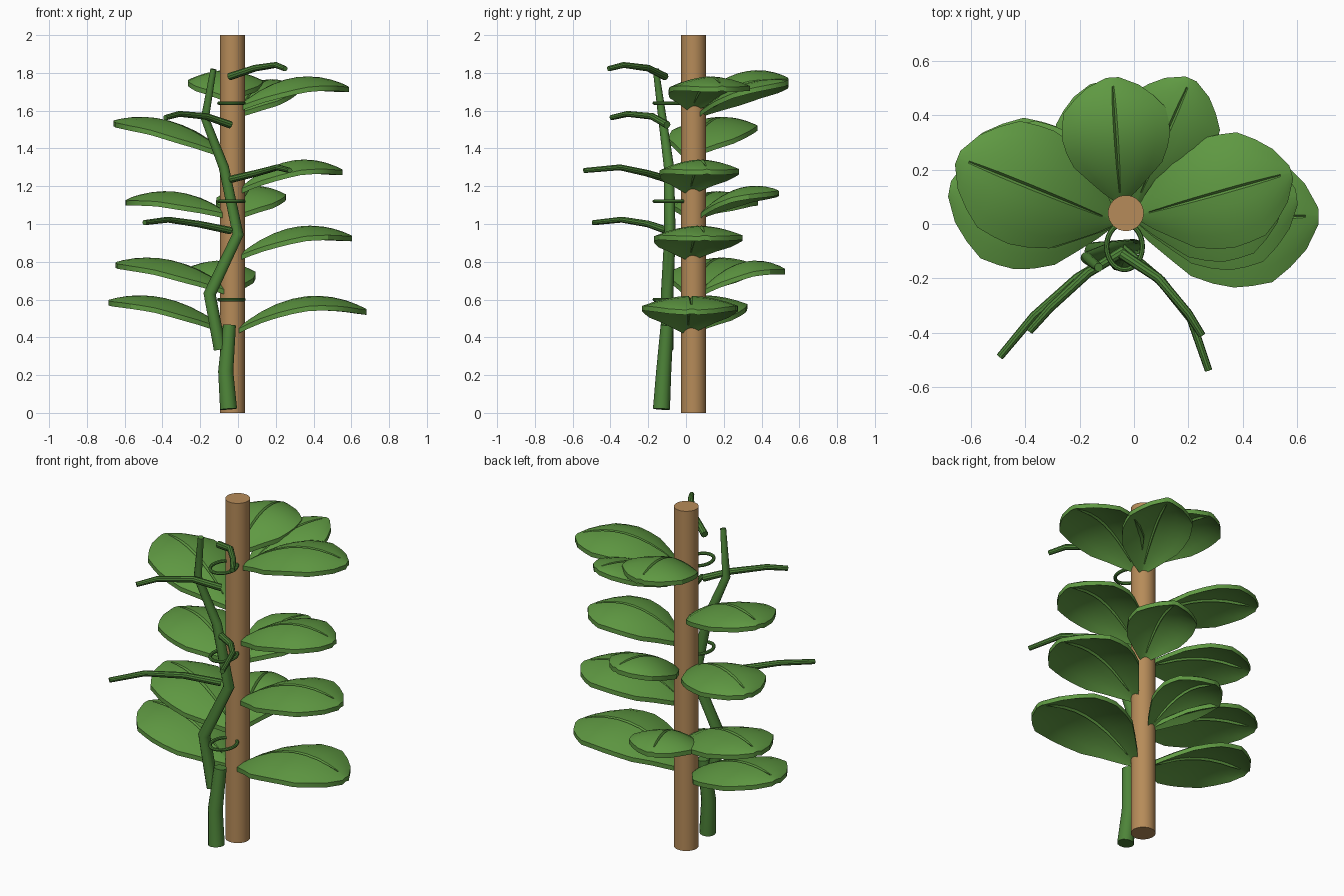
import bpy, bmesh, math
from mathutils import Vector

if "Cube" in bpy.data.objects:
    bpy.data.objects.remove(bpy.data.objects["Cube"])


def material(name, rgb):
    m = bpy.data.materials.new(name)
    m.diffuse_color = (*rgb, 1)
    m.use_nodes = True
    m.node_tree.nodes["Principled BSDF"].inputs["Base Color"].default_value = m.diffuse_color
    return m


WOOD = material("wood", (0.47, 0.26, 0.10))
LEAF = material("leaf_green", (0.115, 0.32, 0.055))
STEM = material("stem_green", (0.075, 0.23, 0.04))


def finish(bm, name, mat, angle=35):
    bmesh.ops.recalc_face_normals(bm, faces=bm.faces)
    me = bpy.data.meshes.new(name)
    bm.to_mesh(me)
    bm.free()
    ob = bpy.data.objects.new(name, me)
    bpy.context.collection.objects.link(ob)
    me.materials.append(mat)
    bpy.ops.object.select_all(action='DESELECT')
    bpy.context.view_layer.objects.active = ob
    ob.select_set(True)
    bpy.ops.object.shade_smooth_by_angle(angle=math.radians(angle))
    return ob


def tube(name, pts, radii, mat, sides=10, closed=False):
    """Sweep a round section along points."""
    bm = bmesh.new()
    pts = [Vector(p) for p in pts]
    n, rings = len(pts), []
    for i, p in enumerate(pts):
        a = pts[i - 1] if closed or i else p
        b = pts[(i + 1) % n] if closed or i < n - 1 else p
        d = (b - a).normalized()
        ref = Vector((0, 0, 1)) if abs(d.z) < 0.7 else Vector((0, 1, 0))
        u = d.cross(ref).normalized()
        v = d.cross(u)
        rings.append([bm.verts.new(p + radii[i] * (math.cos(t) * u + math.sin(t) * v))
                      for t in (2 * math.pi * k / sides for k in range(sides))])
    for i in range(n if closed else n - 1):
        r, s = rings[i], rings[(i + 1) % n]
        for k in range(sides):
            bm.faces.new((r[k], r[(k + 1) % sides], s[(k + 1) % sides], s[k]))
    if not closed:
        bm.faces.new(rings[0])
        bm.faces.new(rings[-1])
    return finish(bm, name, mat)


# half-width of the leaf outline along its length
OUTLINE = [(0, .08), (.08, .30), (.18, .55), (.3, .80), (.42, .95), (.53, .98), (.63, 1.0),
           (.74, .92), (.84, .74), (.93, .47), (1, .12)]
ACROSS = [-1, -.75, -.5, -.25, -.04, 0, .04, .25, .5, .75, 1]


def leaf(name, base, tip, width, bulge):
    """Arched, cupped leaf with a midrib groove."""
    base, tip = Vector(base), Vector(tip)
    flat = Vector((tip.x - base.x, tip.y - base.y, 0)).normalized()
    side = Vector((-flat.y, flat.x, 0))
    thick = Vector((0, 0, -0.026))
    bm = bmesh.new()
    top, low = [], []
    for i, (t, w) in enumerate(OUTLINE):
        mid = base.lerp(tip, t)
        mid.z += bulge * 4 * t * (1 - t)
        wave = 1 + (0.02 if i % 2 else -0.015)
        rt, rl = [], []
        for s in ACROSS:
            p = mid + side * (s * w * wave * width / 2)
            p.z -= 0.045 * w * s * s + 0.02 * (1 - t) * abs(s) * w
            if s == 0 and 0.1 < t < 0.9:
                p.z -= 0.012
            rt.append(bm.verts.new(p))
            rl.append(bm.verts.new(p + thick))
        top.append(rt)
        low.append(rl)
    m, n = len(OUTLINE), len(ACROSS)
    for g in (top, low):
        for i in range(m - 1):
            for j in range(n - 1):
                bm.faces.new((g[i][j], g[i + 1][j], g[i + 1][j + 1], g[i][j + 1]))
    # rim
    for i in range(m - 1):
        for j in (0, n - 1):
            bm.faces.new((top[i][j], top[i + 1][j], low[i + 1][j], low[i][j]))
    for j in range(n - 1):
        for i in (0, m - 1):
            bm.faces.new((top[i][j], top[i][j + 1], low[i][j + 1], low[i][j]))
    return finish(bm, name, LEAF, 30)


# support pole
tube("support_pole", [(-.03, .04, 0), (-.03, .04, 2)], [.066, .066], WOOD, 32)

# stem in two lengths
tube("lower_stem", [(-.05, -.13, .02), (-.065, -.118, .22), (-.045, -.10, .465)],
     [.045, .04, .034], STEM, 12)
tube("upper_stem", [(-.095, -.10, .335), (-.15, -.10, .63), (0, -.085, .945), (-.075, -.09, 1.3),
                    (-.175, -.125, 1.56), (-.13, -.16, 1.82)],
     [.033, .033, .03, .027, .022, .016], STEM, 12)

# ties around pole and stem
for i, z in enumerate((.6, 1.12, 1.64)):
    ring = [(-.035 + .066 * math.cos(a), -.083 + .085 * math.sin(a), z)
            for a in (2 * math.pi * k / 28 for k in range(28))]
    tube(f"tie_{i + 1}", ring, [.0095] * 28, STEM, 8, closed=True)

# bare shoots reaching forward
SHOOTS = [
    [(-.045, -.11, 1.78), (.09, -.2, 1.825), (.2, -.33, 1.842), (.25, -.41, 1.822)],
    [(-.04, -.10, 1.525), (-.17, -.18, 1.57), (-.31, -.31, 1.583), (-.385, -.395, 1.563)],
    [(-.045, -.09, 1.235), (.10, -.21, 1.27), (.21, -.35, 1.30), (.275, -.54, 1.283)],
    [(-.04, -.10, .965), (-.21, -.2, 1.0), (-.37, -.34, 1.023), (-.495, -.49, 1.007)],
]
for i, path in enumerate(SHOOTS):
    tube(f"shoot_{i + 1}", path, [.02, .018, .016, .014], STEM, 10)

# leaves: base, tip, width, bulge
LEAVES = {
    "right": [((0, .01, .45), (.68, .03, .55), .51, .115),
              ((.01, .02, .84), (.60, .10, .94), .47, .095),
              ((.01, .02, 1.19), (.55, .11, 1.29), .42, .095),
              ((.01, .03, 1.63), (.58, .19, 1.73), .42, .095)],
    "left": [((-.07, .01, .45), (-.68, .13, .60), .49, .08),
             ((-.04, .02, .65), (-.64, .25, .80), .46, .08),
             ((-.06, .02, 1.06), (-.585, .26, 1.13), .43, .075),
             ((-.07, .01, 1.38), (-.65, .245, 1.55), .45, .08)],
    "back": [((-.04, .08, .65), (-.14, .52, .765), .38, .09),
             ((0, .08, 1.06), (.12, .485, 1.18), .37, .07),
             ((-.05, .08, 1.68), (-.08, .54, 1.775), .40, .08),
             ((.01, .08, 1.60), (.21, .535, 1.76), .37, .06)],
}
for where, group in LEAVES.items():
    for i, spec in enumerate(group):
        leaf(f"{where}_leaf_{i + 1}", *spec)
